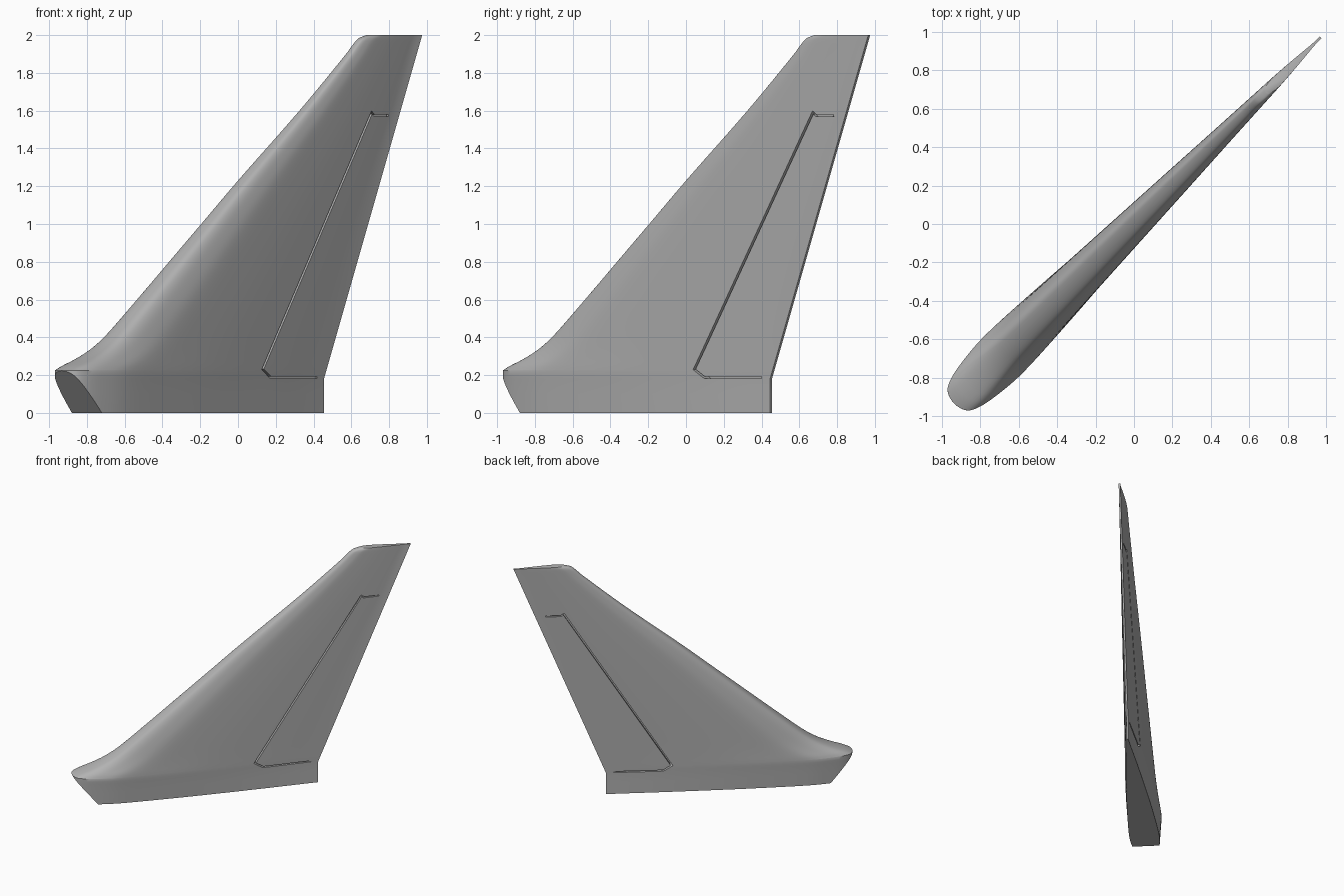
import bpy, bmesh, math
from mathutils import Vector

cube = bpy.data.objects.get("Cube")
if cube:
    bpy.data.objects.remove(cube, do_unlink=True)

grey = bpy.data.materials.new("plain_grey")
grey.use_nodes = True
COLOUR = (0.45, 0.45, 0.45, 1)
grey.diffuse_color = COLOUR
grey.node_tree.nodes["Principled BSDF"].inputs["Base Color"].default_value = COLOUR


def place(u, h, z):
    """Chord runs diagonally along x = y; h is the offset to either side."""
    return Vector((u + h, u - h, z))


def smooth(points, x):
    """Cubic curve through (x, y) points."""
    n = len(points)
    i = max(k for k in range(n - 1) if k == 0 or points[k][0] <= x)

    def slope(k):
        a, b = points[max(k - 1, 0)], points[min(k + 1, n - 1)]
        return (b[1] - a[1]) / (b[0] - a[0])
    (x0, y0), (x1, y1) = points[i], points[i + 1]
    d = x1 - x0
    t = (x - x0) / d
    return ((2*t**3 - 3*t*t + 1) * y0 + (t**3 - 2*t*t + t) * d * slope(i)
            + (3*t*t - 2*t**3) * y1 + (t**3 - t*t) * d * slope(i + 1))


def finish(name, bm):
    bmesh.ops.recalc_face_normals(bm, faces=bm.faces)
    mesh = bpy.data.meshes.new(name)
    bm.to_mesh(mesh)
    bm.free()
    mesh.materials.append(grey)
    ob = bpy.data.objects.new(name, mesh)
    bpy.context.collection.objects.link(ob)
    return ob


def prism(name, outline, half):
    """Extrude a (chord, height) outline equally to both sides."""
    bm = bmesh.new()
    sides = [[bm.verts.new(place(u, h, z)) for u, z in outline] for h in (-half, half)]
    for ring in sides:
        bm.faces.new(ring)
    n = len(outline)
    for i in range(n):
        j = (i + 1) % n
        bm.faces.new((sides[0][i], sides[0][j], sides[1][j], sides[1][i]))
    return finish(name, bm)


def ribbon(path, width):
    """Mitred outline of constant width around a path."""
    pts = [Vector(p) for p in path]
    left, right = [], []
    for i, p in enumerate(pts):
        dirs = []
        if i > 0:
            dirs.append((p - pts[i - 1]).normalized())
        if i < len(pts) - 1:
            dirs.append((pts[i + 1] - p).normalized())
        normals = [Vector((-d.y, d.x)) for d in dirs]
        m = sum(normals, Vector((0, 0))).normalized()
        m *= width / 2 / m.dot(normals[0])
        left.append(p + m)
        right.append(p - m)
    return left + right[::-1]


# Fin shape: leading edge by height, and half thickness by root of chord fraction
LEADING = [(.225, -.97), (.25, -.93), (.28, -.87), (.33, -.79), (.4, -.71), (.6, -.535),
           (.8, -.365), (1.0, -.195), (1.23, 0), (1.6, .325), (1.9, .572),
           (1.955, .612), (1.985, .64), (2.0, .68)]
SECTION = [(0, 0), (.1, .5), (.2, .75), (.32, .92), (.42, 1), (.55, .93),
           (.707, .74), (.87, .41), (1, .05)]
SKIRT = .2


def section_ring(z):
    tail = .45 + .52 * max(0, z - .18) / 1.82
    nose = smooth(LEADING, max(z, LEADING[0][0]))
    nose += .025 * (tail - nose)
    chord = tail - nose
    thick = .07 * chord * (.9 + .1 * min(z / SKIRT, 1))
    steps = 36
    half = []
    for i in range(steps + 1):
        r = i / steps
        h = thick * smooth(SECTION, r)
        half.append((nose + chord * r * r, max(h, .005) if r > .7 else h))
    return [place(u, h, z) for u, h in half] + [place(u, -h, z) for u, h in half[:0:-1]]


# Fin body lofted through stacked sections
heights = [0, .1, .18, SKIRT]
heights += [.225 + 1.775 * (1 - math.cos(math.pi * i / 48)) / 2 for i in range(49)]
bm = bmesh.new()
rings = [[bm.verts.new(p) for p in section_ring(z)] for z in heights]
for a, b in zip(rings, rings[1:]):
    for i in range(len(a)):
        j = (i + 1) % len(a)
        bm.faces.new((a[i], a[j], b[j], b[i]))
bm.faces.new(rings[0])
bm.faces.new(rings[-1])

# Undercut nose: flat slanted face
slant = Vector((-1, -1, -1.2))
cut = bmesh.ops.bisect_plane(bm, geom=bm.verts[:] + bm.edges[:] + bm.faces[:],
                             plane_co=place(-.8, 0, 0), plane_no=slant, clear_outer=True)
rim = [e for e in cut["geom_cut"] if isinstance(e, bmesh.types.BMEdge)]
bmesh.ops.edgenet_fill(bm, edges=rim)
fin = finish("tail_fin", bm)

# Rudder gap cut around the control surface
gap_path = [(.41, .188), (.135, .188), (.0875, .23), (.69, 1.59), (.705, 1.575), (.79, 1.575)]
cutter = prism("rudder_gap_cutter", ribbon(gap_path, .01), .2)
cutter.hide_render = True
gap = fin.modifiers.new("rudder_gap", "BOOLEAN")
gap.operation = "DIFFERENCE"
gap.solver = "EXACT"
gap.object = cutter
bpy.ops.object.select_all(action="DESELECT")
bpy.context.view_layer.objects.active = fin
fin.select_set(True)
bpy.ops.object.modifier_apply(modifier=gap.name)
bpy.data.objects.remove(cutter, do_unlink=True)
bpy.ops.object.shade_smooth_by_angle(angle=math.radians(30))

# Thin core closing the bottom of the gap
prism("rudder_core", [(.06, .17), (.41, .17), (.79, 1.6), (.68, 1.62)], .003)
